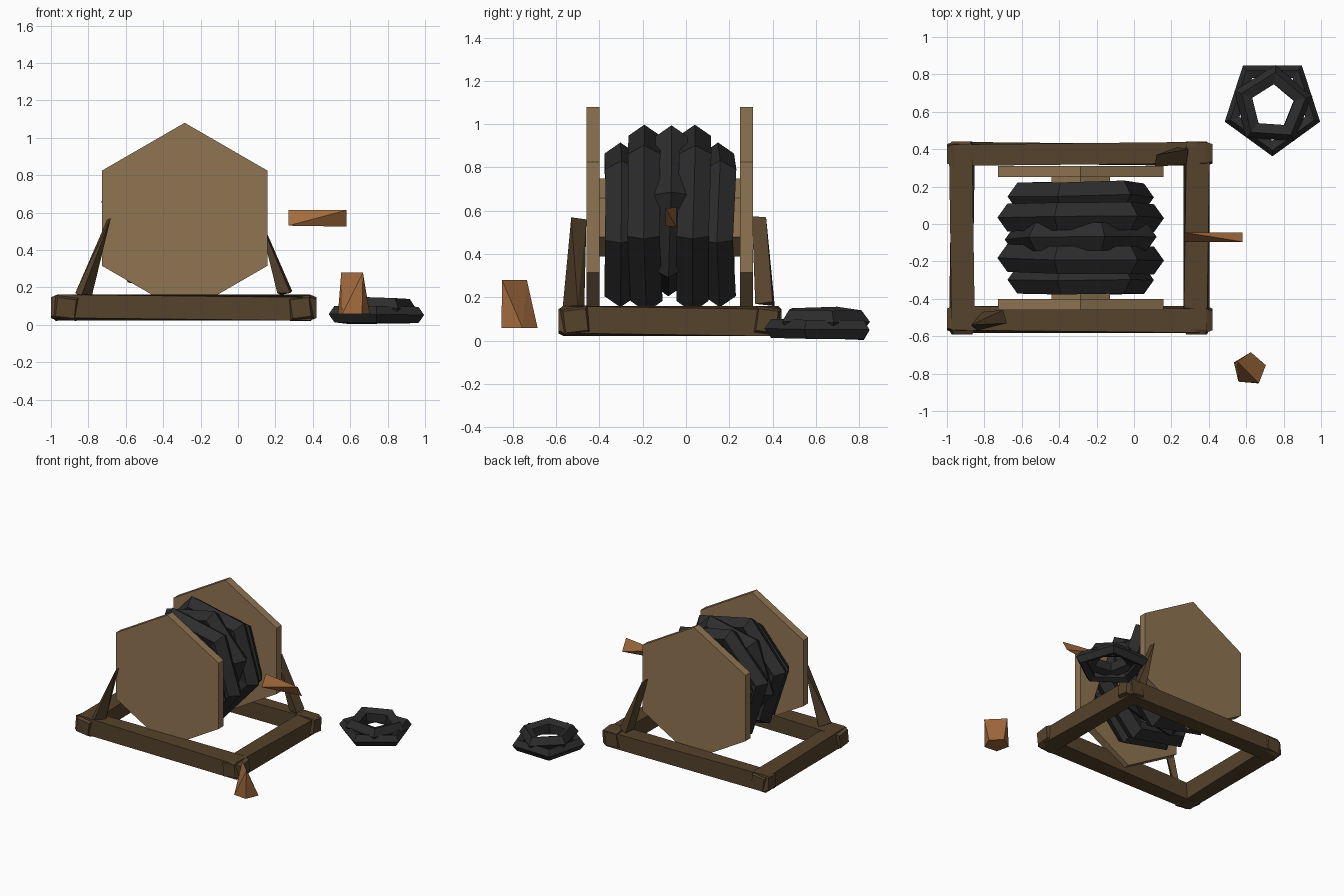
import bpy, bmesh, random
from math import cos, sin, pi, radians
from mathutils import Vector, Matrix

random.seed(4)
if "Cube" in bpy.data.objects:
    bpy.data.objects.remove(bpy.data.objects["Cube"])


def material(name, rgb):
    m = bpy.data.materials.new(name)
    m.use_nodes = True
    m.diffuse_color = (*rgb, 1)
    m.node_tree.nodes["Principled BSDF"].inputs["Base Color"].default_value = (*rgb, 1)
    return m


TAN = material("tan wood", (0.28, 0.177, 0.086))
DARK = material("dark wood", (0.092, 0.055, 0.025))
ORANGE = material("orange wood", (0.365, 0.148, 0.048))
BLACK = material("black rope", (0.025, 0.025, 0.026))


def finish(name, bm, mat):
    bmesh.ops.recalc_face_normals(bm, faces=bm.faces)
    mesh = bpy.data.meshes.new(name)
    bm.to_mesh(mesh)
    bm.free()
    mesh.materials.append(mat)
    bpy.context.collection.objects.link(bpy.data.objects.new(name, mesh))


def loft(name, loops, mat, closed=False):
    """Skin a list of equal cross-sections, capped unless closed."""
    bm = bmesh.new()
    rows = [[bm.verts.new(p) for p in loop] for loop in loops]
    n = len(rows[0])
    pairs = list(zip(rows, rows[1:] + rows[:1]))
    for a, b in pairs if closed else pairs[:-1]:
        for i in range(n):
            j = (i + 1) % n
            bm.faces.new((a[i], a[j], b[j], b[i]))
    if not closed:
        bm.faces.new(rows[0])
        bm.faces.new(rows[-1])
    finish(name, bm, mat)


def hull(name, points, mat):
    """Rough-hewn chunk spanning a few corner points."""
    bm = bmesh.new()
    for p in points:
        bm.verts.new(p)
    bmesh.ops.convex_hull(bm, input=bm.verts)
    finish(name, bm, mat)


def polygon(n, r, start):
    return [(r * cos(start + 2 * pi * i / n), r * sin(start + 2 * pi * i / n)) for i in range(n)]


def drum(name, y0, y1, r, mat):
    """Six-sided disc on the y axis, point upward."""
    loft(name, [[(CX + x, y, CZ + z) for x, z in polygon(6, r, pi / 2)] for y in (y0, y1)], mat)


def beam(name, a, b, w, h, twist):
    """Squared timber from a to b, slightly twisted, with blunted ends."""
    a, b = Vector(a), Vector(b)
    d = (b - a).normalized()
    side = d.cross(Vector((0, 0, 1))).normalized()
    up = side.cross(d)
    loops = []
    for t, f in ((0, 0.8), (0.025, 1), (0.975, 1), (1, 0.8)):
        rot = Matrix.Rotation(radians(twist) * (t - 0.5), 3, d)
        loops.append([a + (b - a) * t + rot @ (side * (u * w * f / 2) + up * (v * h * f / 2))
                      for u, v in ((-1, -1), (1, -1), (1, 1), (-1, 1))])
    loft(name, loops, DARK)


def rope_ring(name, n, outer, tube, start, matrix, jitter):
    """Faceted ring around local z, ridge facing outward."""
    loops = []
    for x, y in polygon(n, 1, start):
        lift = random.uniform(-jitter, jitter)
        loops.append([matrix @ Vector((x * (outer - tube + u), y * (outer - tube + u), v + lift))
                      for u, v in polygon(5, tube, 0)])
    loft(name, loops, BLACK, closed=True)


# Drum: two end discs and the core
CX, CZ = -0.285, 0.57
drum("front_disc", -0.46, -0.40, 0.51, TAN)
drum("back_disc", 0.25, 0.31, 0.51, TAN)
drum("drum_core", -0.41, 0.26, 0.18, TAN)

# Rope wound on the drum
turn = Matrix.Rotation(radians(90), 4, "X")
wraps = ((-0.305, 0.40, -12, 0.535), (-0.187, 0.455, -12, 0.565), (-0.075, 0.415, 12, 0.60),
         (0.037, 0.455, -12, 0.565), (0.15, 0.40, -12, 0.535))
for i, (y, r, deg, z) in enumerate(wraps):
    place = Matrix.Translation((CX, y, z)) @ turn
    rope_ring(f"rope_wrap_{i + 1}", 6, r, 0.078, radians(deg), place, 0.01)

# Base frame
beam("front_rail", (-1.0, -0.51, 0.092), (0.42, -0.51, 0.092), 0.13, 0.125, 14)
beam("back_rail", (-1.0, 0.375, 0.092), (0.42, 0.375, 0.092), 0.115, 0.125, -14)
beam("left_rail", (0.335, -0.59, 0.09), (0.335, 0.44, 0.09), 0.125, 0.125, 14)
beam("right_rail", (-0.92, -0.59, 0.09), (-0.92, 0.44, 0.09), 0.125, 0.125, -14)

# Diagonal braces at opposite corners, each rising to a narrow edge
hull("front_brace", [(-0.70, -0.46, 0.56), (-0.68, -0.53, 0.57), (-0.87, -0.54, 0.17),
                     (-0.84, -0.57, 0.15), (-0.81, -0.47, 0.15), (-0.78, -0.50, 0.16)], DARK)
hull("back_brace", [(0.11, 0.305, 0.575), (0.12, 0.37, 0.57), (0.21, 0.33, 0.17),
                    (0.23, 0.41, 0.16), (0.28, 0.32, 0.17), (0.29, 0.40, 0.18)], DARK)

# Loose crank handle: a twisted sliver whose end edges cross
hull("crank_handle", [(0.27, -0.095, 0.53), (0.27, -0.045, 0.615),
                      (0.58, -0.045, 0.525), (0.58, -0.095, 0.613)], ORANGE)

# Peg beside the frame: five-sided foot narrowing to a diagonal edge
foot = [(0.617 + x, -0.775 + y, 0.058) for x, y in polygon(5, 0.09, radians(85))]
hull("peg", foot + [(0.552, -0.735, 0.28), (0.668, -0.85, 0.28)], ORANGE)

# Loose coil on the ground
rope_ring("coil_lower", 5, 0.268, 0.046, radians(54),
          Matrix.Translation((0.74, 0.63, 0.052)), 0.006)
tilt = Matrix.Rotation(radians(3), 4, "Y")
rope_ring("coil_upper", 5, 0.22, 0.056, radians(86),
          Matrix.Translation((0.74, 0.63, 0.09)) @ tilt, 0.006)
